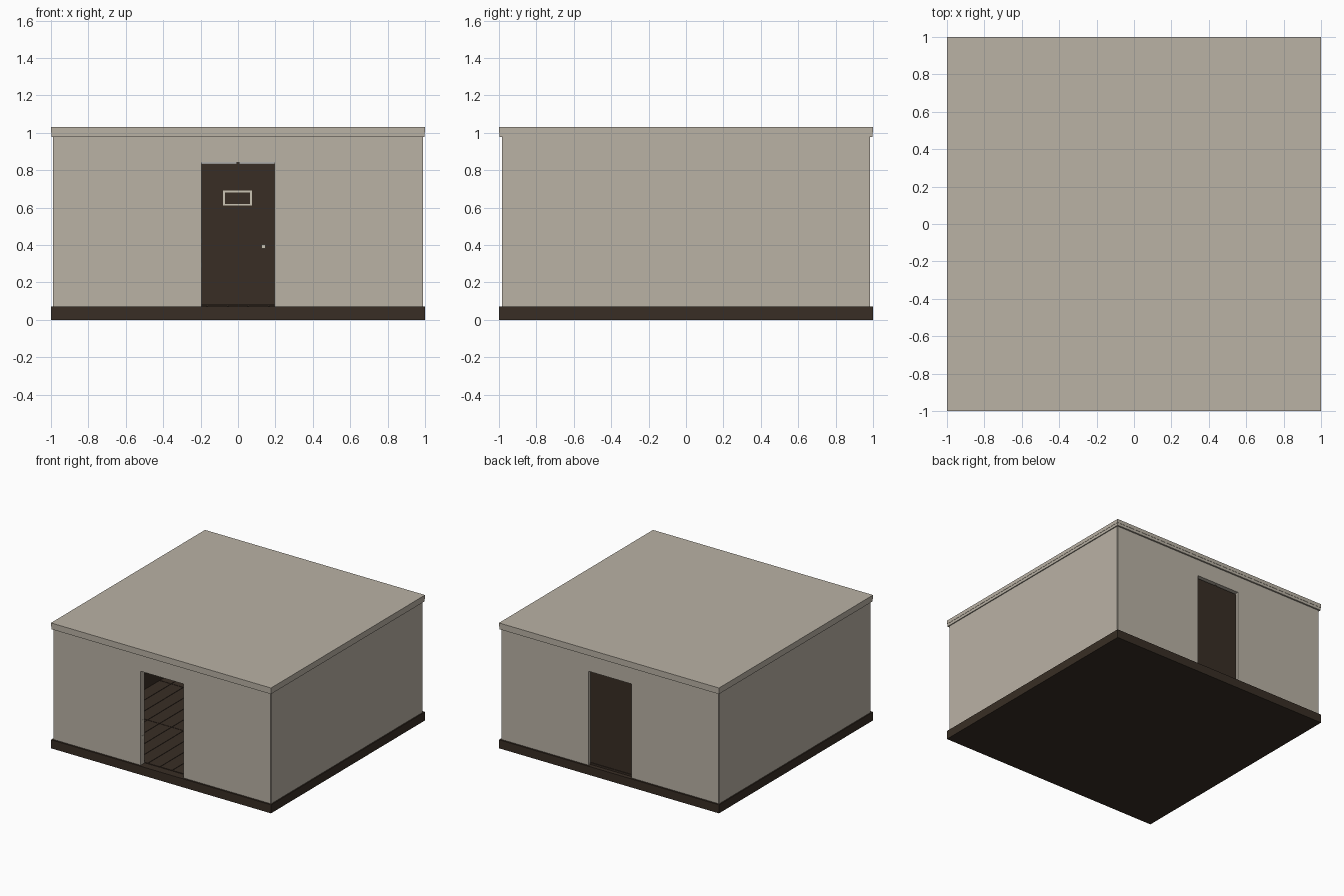
import bpy, bmesh

if "Cube" in bpy.data.objects:
    bpy.data.objects.remove(bpy.data.objects["Cube"])


def material(name, rgb):
    m = bpy.data.materials.new(name)
    m.diffuse_color = (*rgb, 1)
    m.use_nodes = True
    m.node_tree.nodes["Principled BSDF"].inputs["Base Color"].default_value = m.diffuse_color
    return m


PLASTER = material("warm plaster", (0.49, 0.445, 0.375))
WOOD = material("dark brown wood", (0.040, 0.027, 0.018))
METAL = material("pale metal", (0.60, 0.56, 0.46))


def finish(name, bm, mat):
    bmesh.ops.recalc_face_normals(bm, faces=bm.faces)
    me = bpy.data.meshes.new(name)
    bm.to_mesh(me)
    bm.free()
    me.materials.append(mat)
    ob = bpy.data.objects.new(name, me)
    bpy.context.collection.objects.link(ob)
    return ob


def add_box(bm, x, y, z):
    """Box from (min, max) pairs."""
    vs = bmesh.ops.create_cube(bm, size=1)["verts"]
    for v in vs:
        v.co = [(r[0] + r[1]) / 2 + c * (r[1] - r[0]) for c, r in zip(v.co, (x, y, z))]


def box(name, mat, *ranges):
    bm = bmesh.new()
    add_box(bm, *ranges)
    return finish(name, bm, mat)


def extrude_y(name, mat, outline, y0, y1):
    """Outline in x, z pushed from y0 to y1."""
    bm = bmesh.new()
    f = bm.faces.new([bm.verts.new((x, y0, z)) for x, z in outline])
    new = bmesh.ops.extrude_face_region(bm, geom=[f])["geom"]
    bmesh.ops.translate(bm, vec=(0, y1 - y0, 0),
                        verts=[g for g in new if isinstance(g, bmesh.types.BMVert)])
    return finish(name, bm, mat)


# Base and stepped flat roof
box("base_slab", WOOD, (-1, 1), (-1, 1), (0, 0.07))
box("roof_lower_step", PLASTER, (-0.998, 0.998), (-0.998, 0.998), (0.978, 1.0))
box("roof_upper_step", PLASTER, (-1, 1), (-1, 1), (1.0, 1.03))

# End walls, each with a door opening
W, H = 0.195, 0.842
wall = [(-0.985, 0.07), (-W, 0.07), (-W, H), (W, H), (W, 0.07), (0.985, 0.07),
        (0.985, 0.978), (-0.985, 0.978)]
extrude_y("front_wall", PLASTER, wall, -0.985, -0.935)
extrude_y("back_wall", PLASTER, wall, 0.935, 0.985)

# Side walls with dark skirting inside
for side, s in (("left", -1), ("right", 1)):
    box(side + "_wall", PLASTER, sorted((s * 0.94, s * 0.99)), (-0.98, 0.98), (0.07, 0.978))
    box(side + "_skirting", WOOD, sorted((s * 0.93, s * 0.94)), (-0.935, 0.935), (0.07, 0.2))

# Floorboards running front to back in three rows
bm = bmesh.new()
for i in range(17):
    x = -0.935 + i * 0.11
    for y in (-0.935, -0.3117, 0.3117):
        add_box(bm, (x + 0.002, x + 0.108), (y + 0.002, y + 0.621), (0.07, 0.075))
finish("floorboards", bm, WOOD)

# Closed door in the back opening
box("door_threshold", WOOD, (-W, W), (0.93, 0.965), (0.07, 0.085))
box("door_slab", WOOD, (-W, W), (0.94, 0.96), (0.085, 0.79))
box("door_head_rail", WOOD, (-W, W), (0.935, 0.96), (0.79, 0.835))
box("door_closer", WOOD, (-0.008, 0.008), (0.94, 0.96), (0.835, H))
box("door_inner_panel", WOOD, (-0.155, 0.15), (0.934, 0.94), (0.175, 0.74))

# Pale frame around the door's small window
bm = bmesh.new()
for z in (0.61, 0.68):
    add_box(bm, (-0.08, 0.075), (0.928, 0.934), (z, z + 0.01))
for x in (-0.08, 0.065):
    add_box(bm, (x, x + 0.01), (0.928, 0.934), (0.62, 0.68))
finish("door_window_frame", bm, METAL)
box("door_knob", METAL, (0.125, 0.148), (0.915, 0.936), (0.38, 0.402))

# Latch plates on the front jamb
bm = bmesh.new()
for z in (0.28, 0.41):
    add_box(bm, (-W, -W + 0.003), (-0.97, -0.95), (z, z + 0.025))
finish("jamb_latch_plates", bm, METAL)
